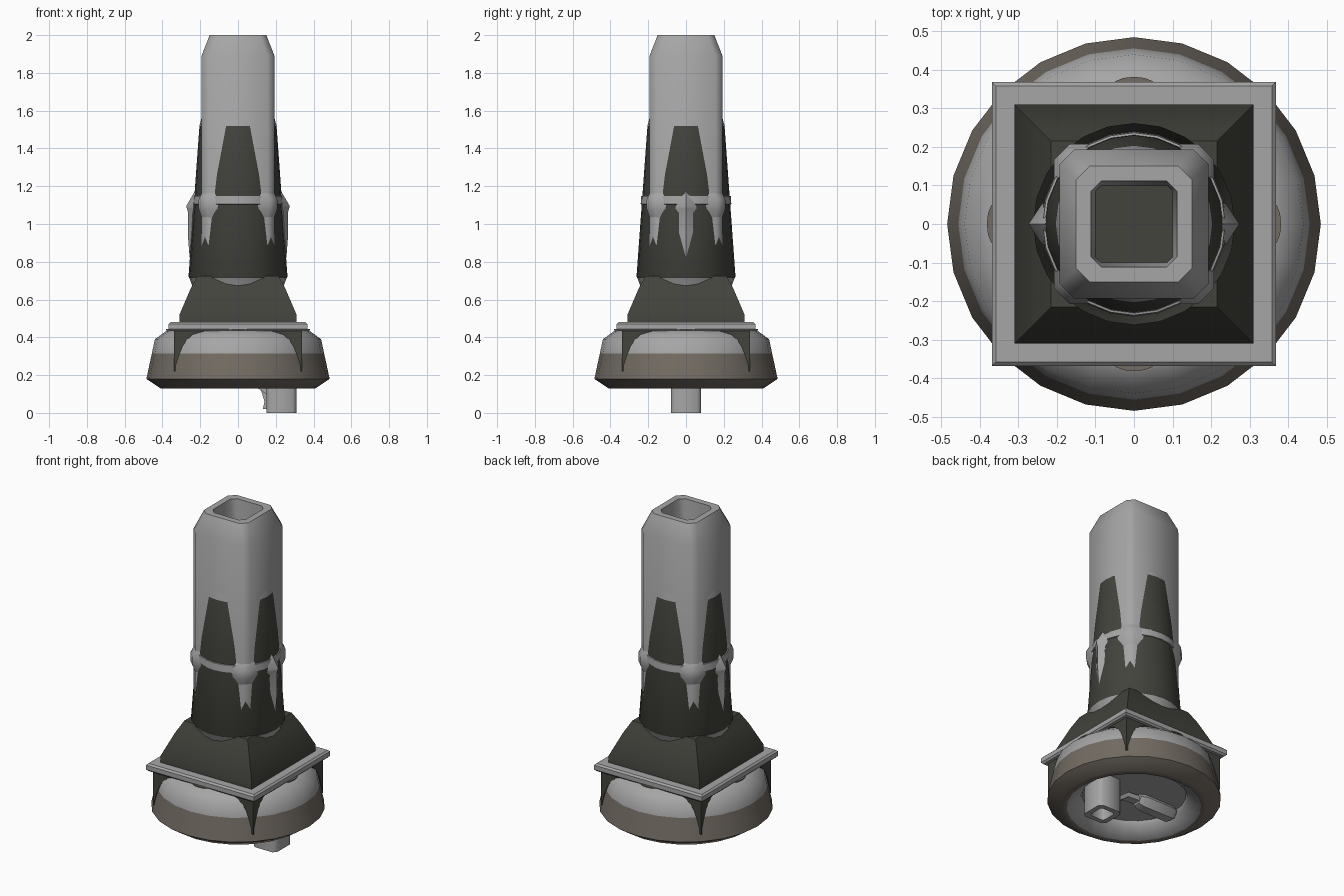
import bpy, bmesh, math
from mathutils import Vector

if "Cube" in bpy.data.objects:
    bpy.data.objects.remove(bpy.data.objects["Cube"])


def material(name, rgb):
    m = bpy.data.materials.new(name)
    m.diffuse_color = (*rgb, 1)
    m.use_nodes = True
    m.node_tree.nodes["Principled BSDF"].inputs["Base Color"].default_value = m.diffuse_color
    return m


LIGHT = material("light grey", (0.38, 0.38, 0.38))
DARK = material("dark olive grey", (0.055, 0.056, 0.046))
BROWN = material("warm brown grey", (0.17, 0.148, 0.125))


def skin(name, rings, mats, rule=None, smooth=True):
    """Bridge equal-sized point rings; single-point rings become tips."""
    bm = bmesh.new()
    vr = [[bm.verts.new(p) for p in r] for r in rings]
    for a, b in zip(vr, vr[1:]):
        n = max(len(a), len(b))
        for i in range(n):
            j = (i + 1) % n
            if len(a) == 1:
                bm.faces.new((a[0], b[j], b[i]))
            elif len(b) == 1:
                bm.faces.new((a[i], a[j], b[0]))
            else:
                bm.faces.new((a[i], a[j], b[j], b[i]))
    for r in (vr[0], vr[-1]):
        if len(r) > 2:
            bm.faces.new(r)
    bmesh.ops.recalc_face_normals(bm, faces=bm.faces)
    if rule:
        for f in bm.faces:
            f.material_index = rule(f.calc_center_median())
    me = bpy.data.meshes.new(name)
    bm.to_mesh(me)
    bm.free()
    ob = bpy.data.objects.new(name, me)
    bpy.context.collection.objects.link(ob)
    for m in mats:
        me.materials.append(m)
    if smooth:
        bpy.ops.object.select_all(action='DESELECT')
        ob.select_set(True)
        bpy.context.view_layer.objects.active = ob
        bpy.ops.object.shade_smooth_by_angle(angle=math.radians(48))
    return ob


def lathe(name, profile, mats, n=24, rule=None):
    rings = []
    for r, z in profile:
        if r == 0:
            rings.append([(0, 0, z)])
        else:
            rings.append([(r * math.cos(2 * math.pi * i / n), r * math.sin(2 * math.pi * i / n), z)
                          for i in range(n)])
    return skin(name, rings, mats, rule)


def octagon(h, c, z, cx=0.0):
    """Square of half width h with corners cut by c."""
    k = h - c
    pts = [(h, -k), (h, k), (k, h), (-k, h), (-h, k), (-h, -k), (-k, -h), (k, -h)]
    return [(cx + x, y, z) for x, y in pts]


def square(h, z):
    return [(h, -h, z), (h, h, z), (-h, h, z), (-h, -h, z)]


# Round foot: brown below, light above, recessed underside
lathe("foot_disc",
      [(0, 0.44), (0.36, 0.44), (0.385, 0.43), (0.44, 0.39), (0.456, 0.315), (0.485, 0.18),
       (0.41, 0.13), (0.375, 0.13), (0.30, 0.185), (0.29, 0.21), (0, 0.21)],
      [LIGHT, BROWN],
      rule=lambda c: 1 if c.z < 0.31 and c.xy.length > 0.375 else 0)

# Brown marks on the top of the foot
for i in range(4):
    a = i * math.pi / 2
    rings = []
    for z in (0.437, 0.4435):
        ring = []
        for j in range(12):
            t = j * math.pi / 6
            u, v = 0.36 + 0.022 * math.cos(t), 0.055 * math.sin(t)
            ring.append((u * math.cos(a) - v * math.sin(a), u * math.sin(a) + v * math.cos(a), z))
        rings.append(ring)
    skin("foot_mark", rings, [BROWN], smooth=False)

# Arched skirt whose corners hang down as spikes
half = [(0.34, 0.22), (0.315, 0.30), (0.29, 0.36), (0.24, 0.415), (0.17, 0.435)]
arch = [(0.34, 0.45)] + half + [(-s, z) for s, z in reversed(half)] + [(-0.34, 0.45)]
for i in range(4):
    a = i * math.pi / 2
    rings = []
    for d in (0.34, 0.33):
        rings.append([(d * math.cos(a) - s * math.sin(a), d * math.sin(a) + s * math.cos(a), z)
                      for s, z in arch])
    skin("corner_skirt", rings, [DARK], smooth=False)

# Square plate and the sloped plinth on it
skin("square_plate", [square(0.358, 0.433), square(0.368, 0.443), square(0.368, 0.47),
                      square(0.358, 0.48)], [LIGHT], smooth=False)
skin("plinth", [square(0.31, 0.47), square(0.31, 0.52), square(0.252, 0.655),
                square(0.215, 0.725)], [DARK])

# Tapered round sleeve with light bottom bevel and top bevel
lathe("sleeve", [(0, 0.60), (0.222, 0.62), (0.258, 0.715), (0.262, 0.722), (0.204, 1.52),
                 (0.188, 1.58), (0, 1.58)], [LIGHT, DARK],
      rule=lambda c: 1 if 0.717 < c.z < 1.52 else 0)

# Band around the sleeve
lathe("sleeve_band", [(0.225, 1.10), (0.240, 1.105), (0.237, 1.147), (0.22, 1.152)], [LIGHT])

# Square barrel with an open, recessed mouth
skin("barrel", [octagon(0.193, 0.037, 0.65), octagon(0.193, 0.037, 1.89),
                octagon(0.150, 0.035, 2.0), octagon(0.112, 0.028, 2.0),
                octagon(0.100, 0.014, 1.84)], [LIGHT, DARK],
     rule=lambda c: 1 if c.z < 1.85 and c.xy.length < 0.05 and c.z > 1.8 else 0)

# Corner collar on the barrel
skin("barrel_collar", [octagon(0.188, 0.037, 1.02), octagon(0.208, 0.042, 1.08),
                       octagon(0.208, 0.042, 1.13), octagon(0.190, 0.037, 1.17)], [LIGHT])

# Blade-shaped ornaments on the left and right
for s in (-1, 1):
    def ring(xi, xo, w, z):
        m = (xi + xo) / 2
        return [(s * xo, 0, z), (s * m, w, z), (s * xi, 0, z), (s * m, -w, z)]
    skin("side_blade", [[(s * 0.225, 0, 1.18)], ring(0.20, 0.274, 0.055, 1.095),
                        ring(0.20, 0.270, 0.055, 1.08), ring(0.215, 0.264, 0.038, 1.06),
                        ring(0.225, 0.266, 0.036, 0.95), [(s * 0.256, 0, 0.82)]], [LIGHT])

# Hollow nozzle under the foot
skin("nozzle", [octagon(0.080, 0.02, 0.215, 0.23), octagon(0.080, 0.02, 0.0, 0.23),
                octagon(0.050, 0.012, 0.0, 0.23), octagon(0.045, 0.010, 0.09, 0.23)],
     [LIGHT, DARK],
     rule=lambda c: 1 if 0.08 < c.z < 0.1 and abs(c.x - 0.23) < 0.02 else 0)

# Lying six-sided canister in the recess
hexa = [(0.055 * math.cos(k * math.pi / 3), 0.055 * math.sin(k * math.pi / 3)) for k in range(6)]
skin("canister", [[(x, y * f, 0.19 + z * f) for y, z in hexa]
                  for x, f in ((-0.28, 0.7), (-0.255, 1), (-0.05, 1), (-0.02, 0.7))], [LIGHT])

# Curved link between canister and nozzle
skin("link_arm", [[(x, -w, z), (x, w, z), (x, w, z + 0.03), (x, -w, z + 0.03)]
                  for x, w, z in ((-0.03, 0.025, 0.17), (0.06, 0.025, 0.165), (0.12, 0.03, 0.12),
                                  (0.165, 0.03, 0.09))], [LIGHT])
# Small hooked prong beside the nozzle
skin("nozzle_prong", [[(x, -0.02, z), (x + 0.03, -0.02, z), (x + 0.03, 0.02, z), (x, 0.02, z)]
                      for x, z in ((0.115, 0.14), (0.128, 0.10), (0.14, 0.06), (0.132, 0.02))],
     [LIGHT])
